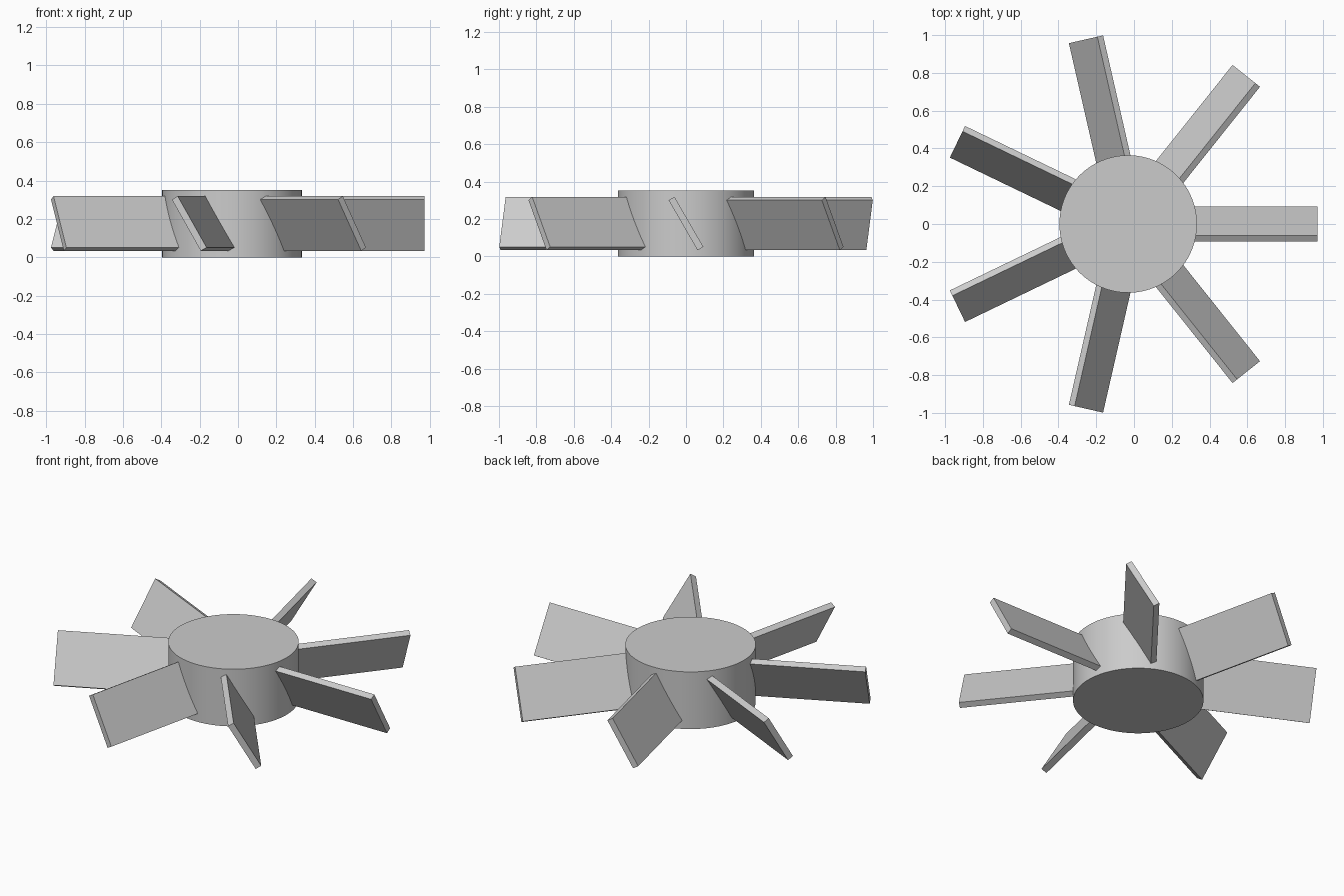
import bpy, math
from mathutils import Matrix

if "Cube" in bpy.data.objects:
    bpy.data.objects.remove(bpy.data.objects["Cube"], do_unlink=True)

HUB_X, HUB_R, HUB_H = -0.031, 0.364, 0.352
BLADES, TIP_R, ROOT_R = 7, 1.003, 0.3
CHORD, THICK, PITCH = 0.309, 0.036, math.radians(30)

# One plain grey for the whole rotor
grey = bpy.data.materials.new("plain_grey")
grey.use_nodes = True
colour = (0.6, 0.6, 0.6, 1)
grey.diffuse_color = colour
grey.node_tree.nodes["Principled BSDF"].inputs["Base Color"].default_value = colour

# Hub: solid cylinder with smooth wall and sharp rims
bpy.ops.mesh.primitive_cylinder_add(vertices=96, radius=HUB_R, depth=HUB_H,
                                    location=(HUB_X, 0, HUB_H / 2))
hub = bpy.context.object
hub.name = "hub"
hub.data.materials.append(grey)
bpy.ops.object.shade_smooth_by_angle(angle=math.radians(30))

# Blades: flat pitched slabs spaced evenly around the hub, rooted inside it
for i in range(BLADES):
    bpy.ops.mesh.primitive_cube_add(size=1)
    blade = bpy.context.object
    blade.name = f"blade_{i + 1}"
    blade.data.transform(Matrix.Translation(((TIP_R + ROOT_R) / 2, 0, 0))
                         @ Matrix.Rotation(PITCH, 4, 'X')
                         @ Matrix.Diagonal((TIP_R - ROOT_R, THICK, CHORD, 1)))
    blade.location = (HUB_X, 0, HUB_H / 2)
    blade.rotation_euler.z = i * math.tau / BLADES
    blade.data.materials.append(grey)
